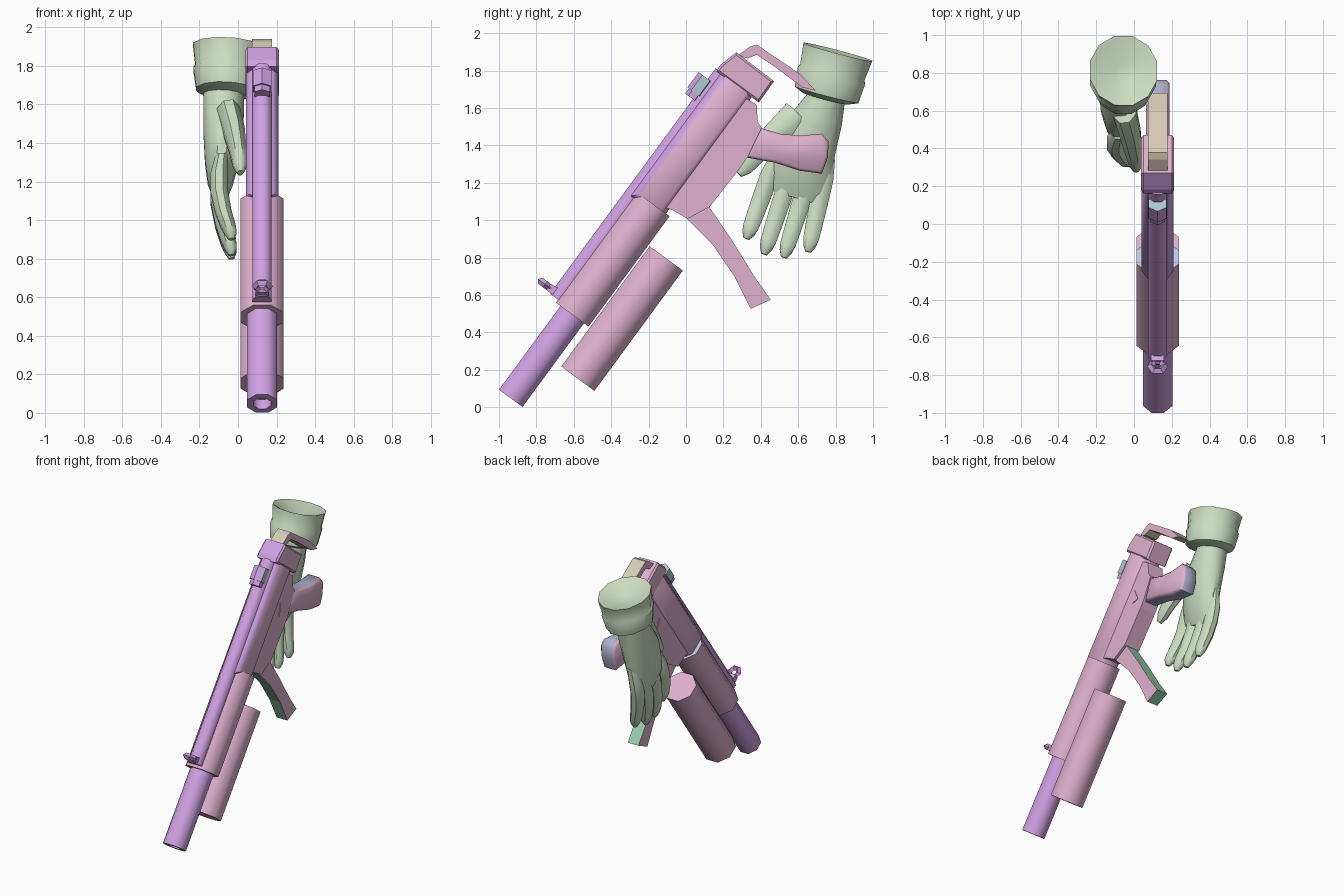
import bpy, bmesh, math
from mathutils import Vector

if "Cube" in bpy.data.objects:
    bpy.data.objects.remove(bpy.data.objects["Cube"])

X = Vector((1, 0, 0))
GX = 0.125                              # centre plane of the gun
U = Vector((0, 0.592, 0.806))           # gun axis, muzzle to rear
V = Vector((0, -0.806, 0.592))          # gun "up"
MUZZLE = Vector((GX, -0.937, 0.048))


def mat(name, r, g, b):
    m = bpy.data.materials.new(name)
    m.diffuse_color = (r, g, b, 1)
    m.use_nodes = True
    m.node_tree.nodes["Principled BSDF"].inputs["Base Color"].default_value = m.diffuse_color
    return m


PINK = mat("pink", 0.74, 0.44, 0.62)
PURPLE = mat("purple", 0.63, 0.36, 0.77)
GLOVE = mat("sage green", 0.59, 0.72, 0.53)
MINT = mat("mint green", 0.32, 0.62, 0.43)
BEIGE = mat("beige", 0.66, 0.59, 0.46)
SKY = mat("pale blue", 0.52, 0.58, 0.77)
TEAL = mat("pale teal", 0.42, 0.59, 0.65)
GREY = mat("blue grey", 0.42, 0.43, 0.60)


def finish(name, bm, mats, rule=None, smooth=0):
    bmesh.ops.recalc_face_normals(bm, faces=bm.faces)
    for f in bm.faces:
        f.normal_update()
        f.material_index = rule(f.normal) if rule else 0
    me = bpy.data.meshes.new(name)
    bm.to_mesh(me)
    bm.free()
    for m in mats:
        me.materials.append(m)
    ob = bpy.data.objects.new(name, me)
    bpy.context.collection.objects.link(ob)
    if smooth:
        bpy.ops.object.select_all(action='DESELECT')
        ob.select_set(True)
        bpy.context.view_layer.objects.active = ob
        bpy.ops.object.shade_smooth_by_angle(angle=math.radians(smooth))
    return ob


def loft(name, stations, mats, rule=None, n=8, smooth=50):
    """Skin rings (centre, half width in x, half width across) along a straight-ish path."""
    bm = bmesh.new()
    t = (stations[-1][0] - stations[0][0]).normalized()
    w = t.cross(X).normalized()
    u = w.cross(t)
    k = math.cos(math.pi / n)
    rings = []
    for c, rx, rw in stations:
        rings.append([bm.verts.new(c + u * rx / k * math.cos(a) + w * rw / k * math.sin(a))
                      for a in (2 * math.pi * (i + 0.5) / n for i in range(n))])
    for r0, r1 in zip(rings, rings[1:]):
        for i in range(n):
            j = (i + 1) % n
            bm.faces.new((r0[i], r0[j], r1[j], r1[i]))
    bm.faces.new(rings[0])
    bm.faces.new(rings[-1])
    return finish(name, bm, mats, rule, smooth)


def plate(name, pts, hx, mats, rule=None, bevel=0, smooth=0):
    """Extrude a side-view (y, z) profile across the gun's centre plane."""
    bm = bmesh.new()
    f = bm.faces.new([bm.verts.new((GX - hx, y, z)) for y, z in pts])
    ext = bmesh.ops.extrude_face_region(bm, geom=[f])
    bmesh.ops.translate(bm, vec=X * 2 * hx, verts=[g for g in ext['geom'] if isinstance(g, bmesh.types.BMVert)])
    if bevel:
        bm.normal_update()
        rim = [e for e in bm.edges if abs((e.verts[0].co - e.verts[1].co).x) < 1e-5]
        bmesh.ops.bevel(bm, geom=rim, offset=bevel, segments=1, affect='EDGES')
    return finish(name, bm, mats, rule, smooth)


def g(s, t=0.0):
    return MUZZLE + U * s + V * t


def gp(*st):
    return [(g(s, t).y, g(s, t).z) for s, t in st]


def tube(name, s0, s1, t, rx, rw, mats, rule=None, n=8):
    return loft(name, [(g(s0, t), rx, rw), (g(s1, t), rx, rw)], mats, rule, n)


edge = lambda nrm: 0 if abs(nrm.x) > 0.6 else 1           # side colour / rim colour
edge_soft = lambda nrm: 0 if abs(nrm.x) > 0.8 else 1      # rim colour also on the bevels
top = lambda nrm: 1 if nrm.dot(V) > 0.3 or nrm.dot(U) < -0.7 else 0
rear = lambda nrm: 1 if nrm.dot(U) > 0.7 else 0
sight = lambda nrm: 0 if abs(nrm.x) > 0.6 or nrm.dot(U) > 0.7 else 1

# --- barrel, handguard, receiver ---
loft("barrel", [(g(0.06), 0.045, 0.045), (g(0), 0.045, 0.045), (g(0), 0.078, 0.078),
                (g(0.65), 0.078, 0.078)], [PURPLE])
tube("handguard", 0.555, 1.287, 0, 0.112, 0.108, [PINK, SKY], rear)
tube("lower_launcher_tube", 0.297, 1.095, -0.227, 0.112, 0.110, [PINK])
tube("cocking_tube", 0.575, 2.07, 0.112, 0.05, 0.05, [PURPLE])
plate("receiver", gp((1.25, -0.085), (1.25, 0.125), (2.1, 0.125), (2.1, -0.085)),
      0.084, [PINK, PURPLE], top, 0.036, 50)
plate("rear_cap", gp((2.06, -0.133), (2.06, 0.150), (2.1, 0.152), (2.205, 0.123), (2.2, -0.131)),
      0.087, [PINK, PURPLE], top, 0.012)

# --- lower frame, grip, magazine, stock ---
plate("lower_frame", [(-.167, 1.083), (-.076, 1.056), (.009, 1.008), (.127, 1.072), (.298, 1.291),
                      (.33, 1.34), (.405, 1.495), (.383, 1.527), (.378, 1.618), (.287, 1.671),
                      (-.13, 1.163)], 0.065, [PINK])
plate("grip", [(.367, 1.43), (.394, 1.495), (.501, 1.463), (.608, 1.452), (.726, 1.463), (.763, 1.42),
               (.758, 1.334), (.726, 1.249), (.608, 1.265), (.474, 1.308), (.33, 1.334)],
      0.062, [PINK, GREY], edge, 0.016, 50)
plate("magazine", [(.02, 1.04), (.115, 1.085), (.244, .896), (.367, .698), (.453, .575), (.346, .527),
                   (.26, .698), (.143, .869), (0, 1.013)], 0.045, [PINK, MINT], edge)
plate("folded_stock", [(.276, 1.88), (.341, 1.928), (.378, 1.939), (.608, 1.783), (.694, 1.693),
                       (.624, 1.709), (.474, 1.821), (.378, 1.885), (.33, 1.865)],
      0.052, [PINK, BEIGE], edge)
plate("selector_levers", [(.233, 1.463), (.272, 1.376), (.215, 1.363)], 0.069, [PINK])

# --- sights ---
plate("front_sight_post", gp((0.58, 0.1), (0.58, 0.19), (0.62, 0.19), (0.63, 0.1)), 0.035, [PURPLE])
bpy.ops.mesh.primitive_torus_add(major_segments=6, minor_segments=4, major_radius=0.036,
                                 minor_radius=0.02, location=g(0.6, 0.212),
                                 rotation=U.to_track_quat('Z', 'Y').to_euler())
ring = bpy.context.object
ring.name = "front_sight_ring"
ring.data.materials.append(PURPLE)
tube("rear_sight_drum", 1.90, 2.0, 0.172, 0.048, 0.044, [TEAL, PURPLE], sight, n=6)
tube("rear_sight_screw", 1.865, 1.91, 0.172, 0.04, 0.036, [PURPLE], n=6)


# --- gloved hand ---
def hand(name, rows, n=10):
    return loft(name, [(Vector(r[:3]), r[3], r[4]) for r in rows], [GLOVE], n=n, smooth=45)


hand("glove_palm", [
    (-.075, .77, 1.72, .10, .10), (-.075, .752, 1.655, .105, .10), (-.075, .704, 1.548, .105, .135),
    (-.078, .651, 1.43, .100, .160), (-.085, .619, 1.297, .086, .164), (-.092, .600, 1.19, .064, .162),
    (-.092, .588, 1.12, .035, .135)], 12)
hand("glove_cuff", [
    (-.065, .745, 1.65, .115, .12), (-.058, .752, 1.672, .158, .176), (-.058, .778, 1.775, .174, .186),
    (-.055, .782, 1.79, .165, .177), (-.055, .812, 1.9, .178, .19), (-.055, .811, 1.896, .165, .175),
    (-.055, .795, 1.84, .05, .05)], 12)

fingers = {"index": (.447, 1.24, .330, .92), "middle": (.545, 1.21, .424, .84),
           "ring": (.648, 1.20, .530, .823), "little": (.738, 1.22, .658, .853)}
for nm, (y0, z0, y1, z1) in fingers.items():
    rows = []
    for f, x, r in ((-.3, -.085, .035), (0, -.098, .05), (.3, -.097, .049), (.62, -.076, .046),
                    (.86, -.05, .042), (.97, -.038, .034), (1.06, -.034, .016)):
        rows.append((x, y0 + (y1 - y0) * f, z0 + (z1 - z0) * f, r * 0.92, r))
    hand("glove_" + nm + "_finger", rows, 8)
hand("glove_thumb", [(-.05, .60, 1.56, .06, .09), (-.02, .48, 1.46, .055, .07),
                     (.0, .38, 1.36, .044, .054), (.01, .32, 1.285, .036, .042),
                     (.012, .285, 1.245, .016, .018)], 8)
